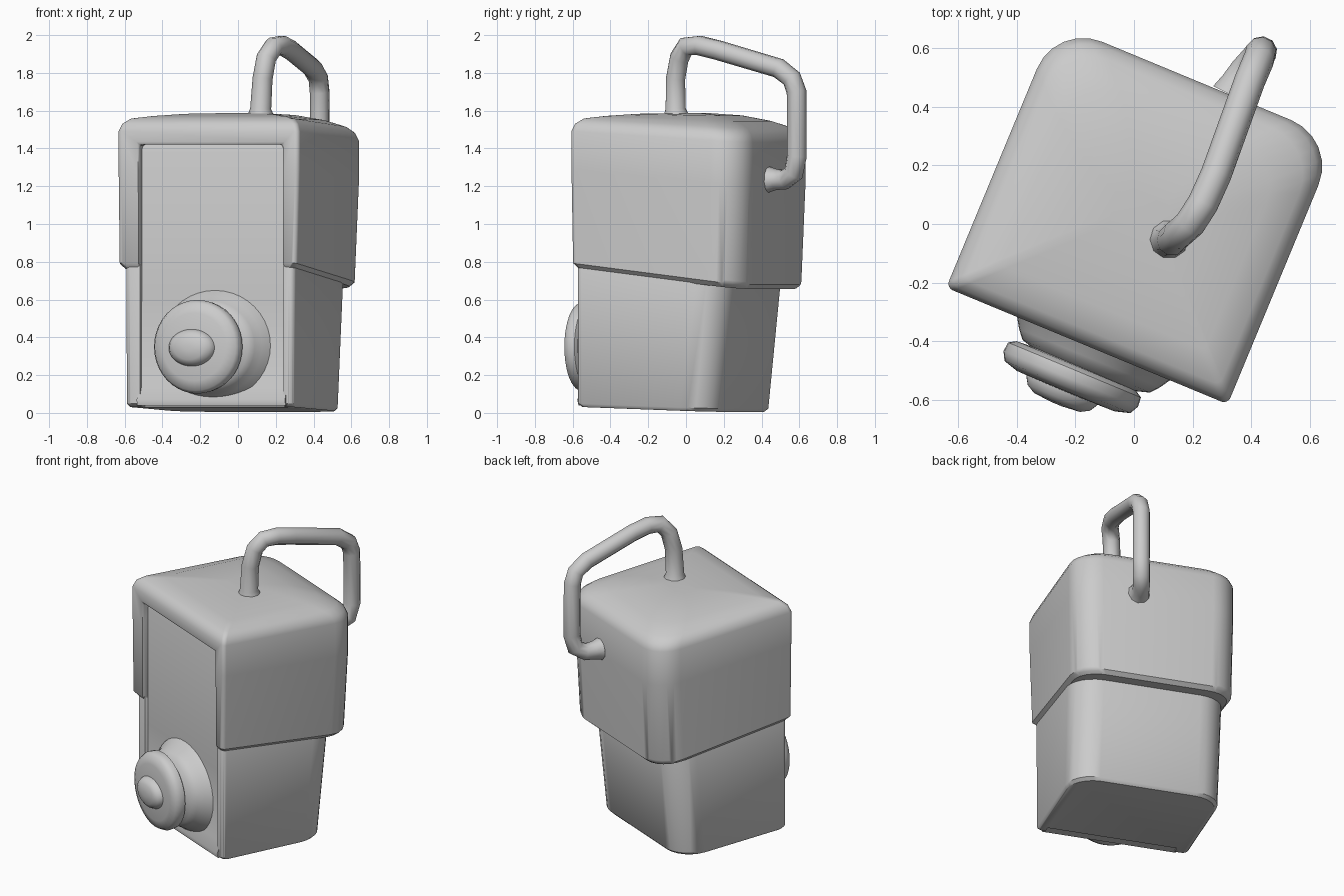
import bpy, bmesh, math
from mathutils import Vector

if "Cube" in bpy.data.objects:
    bpy.data.objects.remove(bpy.data.objects["Cube"])

YAW = math.radians(-22.5)   # the whole bin is turned about z


def make(name, bm, yaw=YAW):
    bmesh.ops.recalc_face_normals(bm, faces=bm.faces)
    me = bpy.data.meshes.new(name)
    bm.to_mesh(me)
    bm.free()
    ob = bpy.data.objects.new(name, me)
    bpy.context.collection.objects.link(ob)
    ob.rotation_euler.z = yaw
    return ob


def activate(ob):
    bpy.ops.object.select_all(action='DESELECT')
    ob.select_set(True)
    bpy.context.view_layer.objects.active = ob


def smooth(ob, angle=40):
    activate(ob)
    bpy.ops.object.shade_smooth_by_angle(angle=math.radians(angle))


def loft(rings):
    bm = bmesh.new()
    loops = [[bm.verts.new(p) for p in r] for r in rings]
    n = len(loops[0])
    for a, b in zip(loops, loops[1:]):
        for i in range(n):
            j = (i + 1) % n
            bm.faces.new((a[i], a[j], b[j], b[i]))
    bm.faces.new(loops[0][::-1])
    bm.faces.new(loops[-1])
    return bm


def section(u0, u1, v0, v1, rf, rb, z, tilt, inset=0.0, seg=6):
    """Rounded rectangle with front / back corner radii, tilted in z."""
    u0, u1, v0, v1 = u0 + inset, u1 - inset, v0 + inset, v1 - inset
    pts = []
    for cu, cv, r, a0 in ((u1 - rf, v0 + rf, rf, -90), (u1 - rb, v1 - rb, rb, 0),
                          (u0 + rb, v1 - rb, rb, 90), (u0 + rf, v0 + rf, rf, 180)):
        for k in range(seg + 1):
            a = math.radians(a0 + 90 * k / seg)
            u, v = cu + r * math.cos(a), cv + r * math.sin(a)
            pts.append((u, v, z + tilt * v))
    return pts


def lathe(name, profile, u, z, squash=1.0, n=40):
    """Turned part around the front-back axis; profile is (radius, v)."""
    rings = [[(u + r * math.cos(2 * math.pi * k / n), v,
               z + squash * r * math.sin(2 * math.pi * k / n)) for k in range(n)]
             for r, v in profile]
    ob = make(name, loft(rings))
    smooth(ob, 50)
    return ob


def box(name, lo, hi):
    bm = bmesh.new()
    bmesh.ops.create_cube(bm, size=1)
    for v in bm.verts:
        v.co = Vector([(a + b) / 2 + c * (b - a) for a, b, c in zip(lo, hi, v.co)])
    return make(name, bm)


# upper hood: overhanging block with a domed top
rim = (-.508, .53, -.445, .532, .025)
lid = make("hood", loft([
    section(-.495, .505, -.435, .50, .025, .16, .715, -.12, .015),
    section(-.503, .515, -.442, .51, .025, .17, .74, -.12),
    section(*rim, .17, 1.25, -.08),
    section(*rim, .17, 1.465, -.06),
    section(*rim, .17, 1.505, -.06, .015),
    section(*rim, .17, 1.535, -.06, .05),
    section(*rim, .16, 1.56, -.04, .14),
    section(*rim, .12, 1.58, -.02, .27),
    section(-.508, .53, -.445, .532, .02, .04, 1.587, 0, .42)]))

# lower body: tapers towards the bottom
body = make("lower_body", loft([
    section(-.47, .49, -.417, .33, .03, .17, .017, -.035, .012),
    section(-.47, .49, -.425, .335, .03, .17, .035, -.035),
    section(-.475, .495, -.425, .415, .03, .18, .80, -.08)]))

# hollow the front between the side posts
cutter = box("front_recess_cutter", (-.385, -.7, -.2), (.435, -.36, 1.42))
cutter.hide_render = True
bpy.context.view_layer.update()
for ob in (lid, body):
    m = ob.modifiers.new("recess", 'BOOLEAN')
    m.object = cutter
    m.operation = 'DIFFERENCE'
    m.solver = 'EXACT'
    b = ob.modifiers.new("soft", 'BEVEL')
    b.width = .015
    b.segments = 2
    b.limit_method = 'ANGLE'
    b.angle_limit = math.radians(50)
    activate(ob)
    bpy.ops.object.modifier_apply(modifier="recess")
    bpy.ops.object.modifier_apply(modifier="soft")
    smooth(ob)
bpy.data.objects.remove(cutter)

# front panel with a small sloping sill at the bottom
prof = [(-.33, .04), (-.43, .04), (-.437, .07), (-.405, .14), (-.402, .6),
        (-.402, 1.38), (-.385, 1.43), (-.33, 1.43)]
panel = make("front_panel", loft([[(u, v, z) for v, z in prof] for u in (-.40, .45)]))
smooth(panel)

# flared collar, round dial and raised knob
lathe("dial_collar", [(.33, -.38), (.315, -.41), (.285, -.44), (.26, -.48),
                      (.235, -.51), (.1, -.55)], .035, .355, .92)
lathe("dial", [(.1, -.515), (.22, -.522), (.245, -.537), (.248, -.57), (.232, -.6),
               (.18, -.615), (.05, -.618)], .003, .35)
lathe("dial_knob", [(.135, -.58), (.13, -.62), (.115, -.645), (.085, -.662),
                    (.02, -.668)], -.01, .345, .75)

# bent tube handle from the top to the back
path = [(.12, -.05, 1.54, 1.6), (.12, -.055, 1.61, 1.05), (.13, -.055, 1.77, 1),
        (.15, -.035, 1.88, 1), (.19, .0, 1.94, 1), (.235, .07, 1.945, 1),
        (.28, .17, 1.92, 1), (.395, .49, 1.825, 1), (.425, .56, 1.77, 1),
        (.432, .585, 1.70, 1), (.435, .587, 1.36, 1), (.42, .57, 1.27, 1),
        (.38, .525, 1.235, 1), (.35, .48, 1.235, 1.05), (.33, .44, 1.235, 1.3)]
cu = bpy.data.curves.new("handle", 'CURVE')
cu.dimensions = '3D'
cu.bevel_depth = .053
cu.bevel_resolution = 3
cu.use_fill_caps = True
sp = cu.splines.new('POLY')
sp.points.add(len(path) - 1)
for p, (x, y, z, r) in zip(sp.points, path):
    p.co = (x, y, z, 1)
    p.radius = r
sp.use_smooth = True
handle = bpy.data.objects.new("handle", cu)
bpy.context.collection.objects.link(handle)
